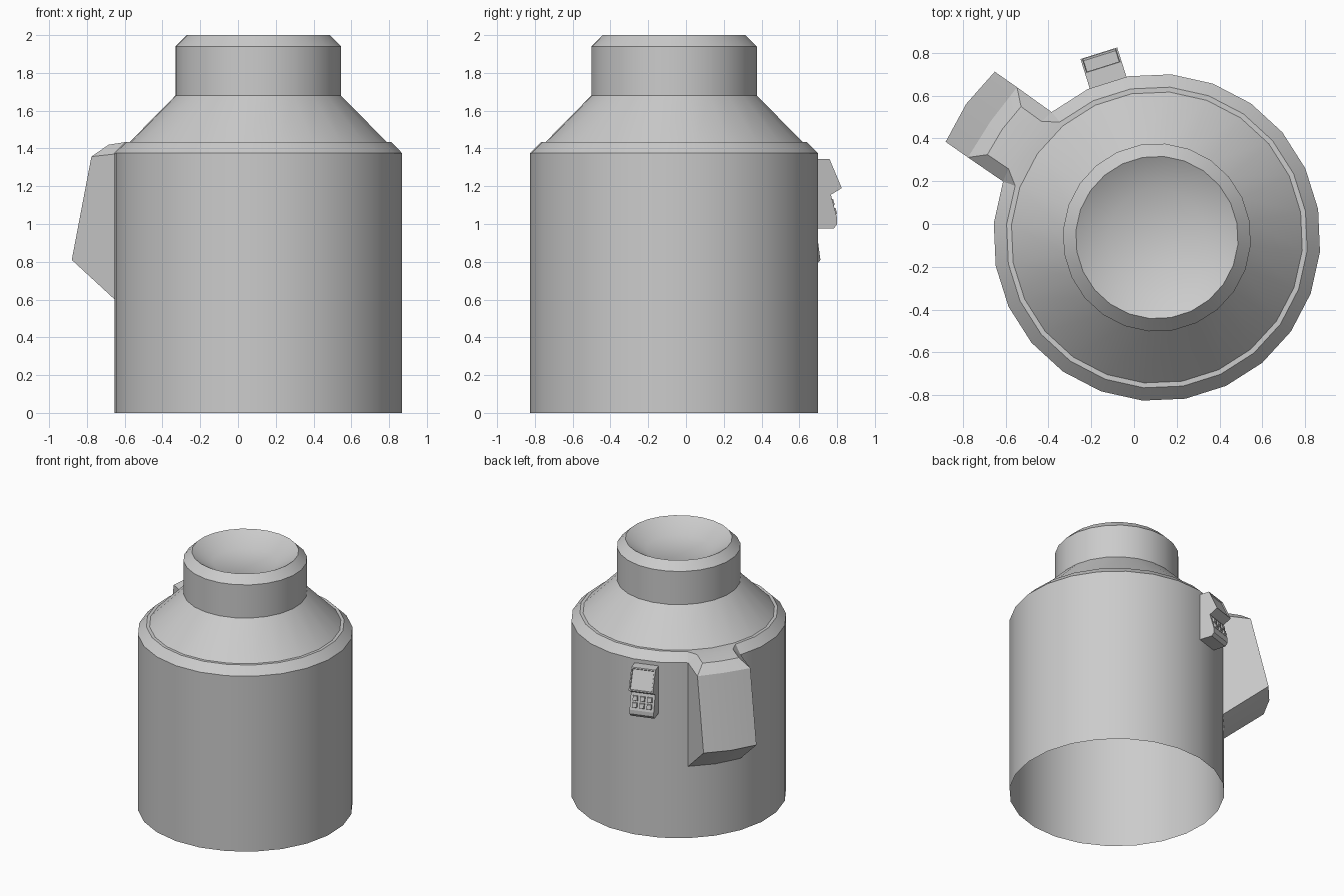
import bpy, bmesh, math
from mathutils import Vector

if "Cube" in bpy.data.objects:
    bpy.data.objects.remove(bpy.data.objects["Cube"])

CX, CY = 0.107, -0.063   # axis of the canister
N, PHASE = 24, 10        # sides and rotation of the round parts


def polar(angle, u, t, z):
    """Point u outward along angle (degrees) and t sideways from the canister axis."""
    a = math.radians(angle)
    return Vector((CX + u * math.cos(a) - t * math.sin(a),
                   CY + u * math.sin(a) + t * math.cos(a), z))


def finish(name, bm, smooth=None):
    bmesh.ops.recalc_face_normals(bm, faces=bm.faces)
    me = bpy.data.meshes.new(name)
    bm.to_mesh(me)
    bm.free()
    ob = bpy.data.objects.new(name, me)
    bpy.context.collection.objects.link(ob)
    if smooth:
        bpy.ops.object.select_all(action='DESELECT')
        ob.select_set(True)
        bpy.context.view_layer.objects.active = ob
        bpy.ops.object.shade_smooth_by_angle(angle=math.radians(smooth))
    return ob


def skin(bm, rows, closed=False):
    """Quads between neighbouring rows of vertices."""
    pairs = list(zip(rows, rows[1:] + rows[:1])) if closed else list(zip(rows, rows[1:]))
    for a, b in pairs:
        for i in range(len(a) - 1):
            bm.faces.new((a[i], a[i + 1], b[i + 1], b[i]))


# canister: lathed shell, open below, dished on top
profile = [(.765, 0), (.765, 1.375), (.705, 1.435), (.682, 1.435), (.44, 1.68),
           (.44, 1.94), (.38, 2.0), (.23, 1.913)]
bm = bmesh.new()
rows = [[bm.verts.new(polar(PHASE + i * 360 / N, r, 0, z)) for r, z in profile]
        for i in range(N)]
skin(bm, rows, closed=True)
bm.faces.new([r[-1] for r in rows])
finish("canister", bm, 35)

# side housing: two facets of the wall pulled outward, with a chamfered top
A = 145
bm = bmesh.new()
edge = [(.681, .182, 1.435), (.752, .135, 1.435), (.871, .137, 1.42),
        (.938, .2, 1.357), (1.065, .2, .81), (.738, .198, .562)]
mid = [(.705, 0, 1.435), (.77, 0, 1.435), (.882, 0, 1.42),
       (.948, 0, 1.357), (1.088, 0, .81), (.764, 0, .562)]
cols = [[bm.verts.new(polar(A, u, s * t, z)) for u, t, z in pts]
        for s, pts in ((-1, edge), (1, mid), (1, edge))]
skin(bm, cols)
for s, c in ((-1, cols[0]), (1, cols[2])):
    wall = bm.verts.new(polar(A, .739, s * .198, 1.375))
    bm.faces.new((wall, c[3], c[4], c[5]))      # flank
    bm.faces.new((wall, c[1], c[2], c[3]))      # chamfer
    bm.faces.new((wall, c[0], c[1]))            # corner fillet
finish("side_housing", bm, 20)

# control box: extruded side profile with a recessed screen
B = 107.5
W = .09
side = [(.75, 1.345), (.834, 1.345), (.9025, 1.19), (.842, 1.155), (.877, 1.03),
        (.877, .998), (.857, .975), (.75, .975)]
bm = bmesh.new()
left, right = [[bm.verts.new(polar(B, u, t, z)) for u, z in side] for t in (-W, W)]
bm.faces.new(left)
bm.faces.new(right)
skin(bm, [left + left[:1], right + right[:1]])
bmesh.ops.recalc_face_normals(bm, faces=bm.faces)
screen = next(f for f in bm.faces if set(f.verts) == {left[1], left[2], right[1], right[2]})
bmesh.ops.inset_region(bm, faces=[screen], thickness=.012)
bmesh.ops.inset_region(bm, faces=[screen], thickness=.004, depth=-.008)
finish("control_box", bm)

# keys: two rows of three on the lower slope
bm = bmesh.new()
p0, p1 = Vector((.842, 1.155)), Vector((.877, 1.03))
along = (p1 - p0).normalized()
out = Vector((-along.y, along.x))
for row in (.042, .092):
    for col in (-.054, 0, .054):
        ring = []
        for half, h in ((.02, -.003), (.016, .012)):
            ring.append([])
            for sx, sy in ((-1, -1), (1, -1), (1, 1), (-1, 1)):
                p = p0 + along * (row + sy * half) + out * h
                ring[-1].append(bm.verts.new(polar(B, p.x, col + sx * half, p.y)))
        skin(bm, [r + r[:1] for r in ring])
        bm.faces.new(ring[1])
finish("keys", bm)
